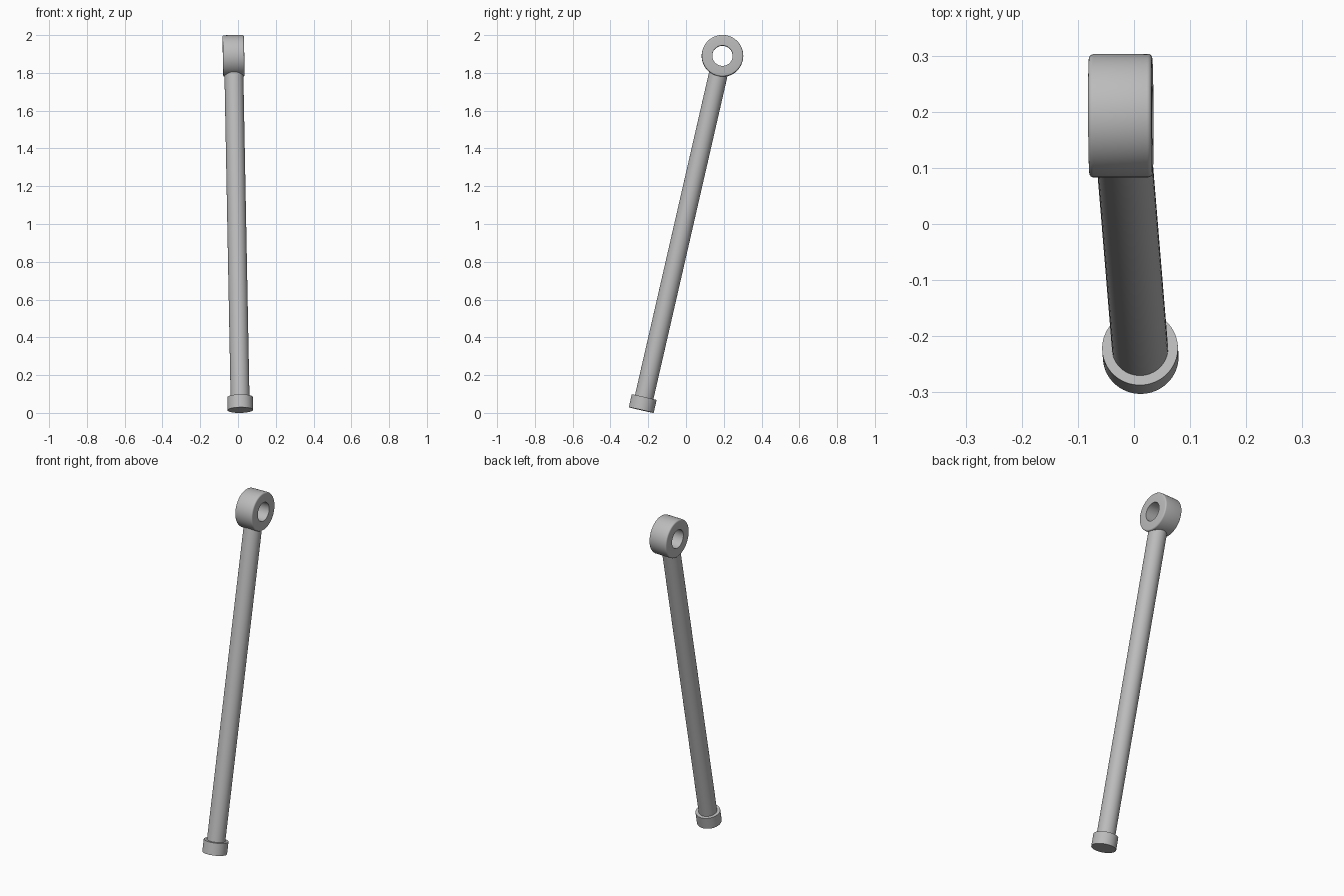
import bpy
import math
from mathutils import Matrix, Vector

cube = bpy.data.objects.get("Cube")
if cube:
    bpy.data.objects.remove(cube, do_unlink=True)

GREY = 0.5
steel = bpy.data.materials.new("grey_steel")
steel.use_nodes = True
steel.diffuse_color = (GREY, GREY, GREY, 1)
steel.node_tree.nodes["Principled BSDF"].inputs["Base Color"].default_value = (GREY, GREY, GREY, 1)

# Leaning frame: local z runs along the rod, local x through the eye
foot = Vector((0.012, -0.237, 0.015))
eye = Vector((-0.0235, 0.193, 1.89))
length = (eye - foot).length
along = (eye - foot).normalized()
across = (Vector((1, 0, 0)) - along * along.x).normalized()
lean = Matrix((across, along.cross(across), along)).transposed().to_4x4()
frame = Matrix.Translation(foot) @ lean


def lathe(name, profile, local, segments=64):
    """Revolve a closed or axis-ended (radius, height) profile around local z."""
    verts, faces, rings = [], [], []
    for r, h in profile:
        rings.append(len(verts))
        for i in range(segments):
            a = 2 * math.pi * i / segments
            verts.append((r * math.cos(a), r * math.sin(a), h))
    pairs = list(zip(rings, rings[1:]))
    if name == "eye_ring":
        pairs.append((rings[-1], rings[0]))
    else:
        faces.append(list(range(segments))[::-1])
        faces.append([rings[-1] + i for i in range(segments)])
    for a, b in pairs:
        for i in range(segments):
            j = (i + 1) % segments
            faces.append((a + i, a + j, b + j, b + i))
    mesh = bpy.data.meshes.new(name)
    mesh.from_pydata(verts, [], faces)
    mesh.materials.append(steel)
    obj = bpy.data.objects.new(name, mesh)
    bpy.context.collection.objects.link(obj)
    obj.matrix_world = frame @ local
    bpy.ops.object.select_all(action="DESELECT")
    obj.select_set(True)
    bpy.context.view_layer.objects.active = obj
    bpy.ops.object.shade_smooth_by_angle(angle=math.radians(30))
    return obj


# Foot collar and long rod
lathe("foot_collar", [(0.0675, 0), (0.0675, 0.07)], Matrix.Identity(4))
lathe("rod", [(0.05, 0.02), (0.05, length - 0.08)], Matrix.Identity(4))

# Eye ring with softened outer rims
R, HOLE, W, B = 0.11, 0.054, 0.0565, 0.008
rim = [(R - B + B * math.sin(t * math.pi / 8), W - B + B * math.cos(t * math.pi / 8))
       for t in range(5)]
outer = [(r, -h) for r, h in rim] + rim[::-1]
ring_turn = Matrix.Translation((0, 0, length)) @ Matrix.Rotation(math.pi / 2, 4, "Y")
lathe("eye_ring", [(HOLE, -W)] + outer + [(HOLE, W)], ring_turn)
